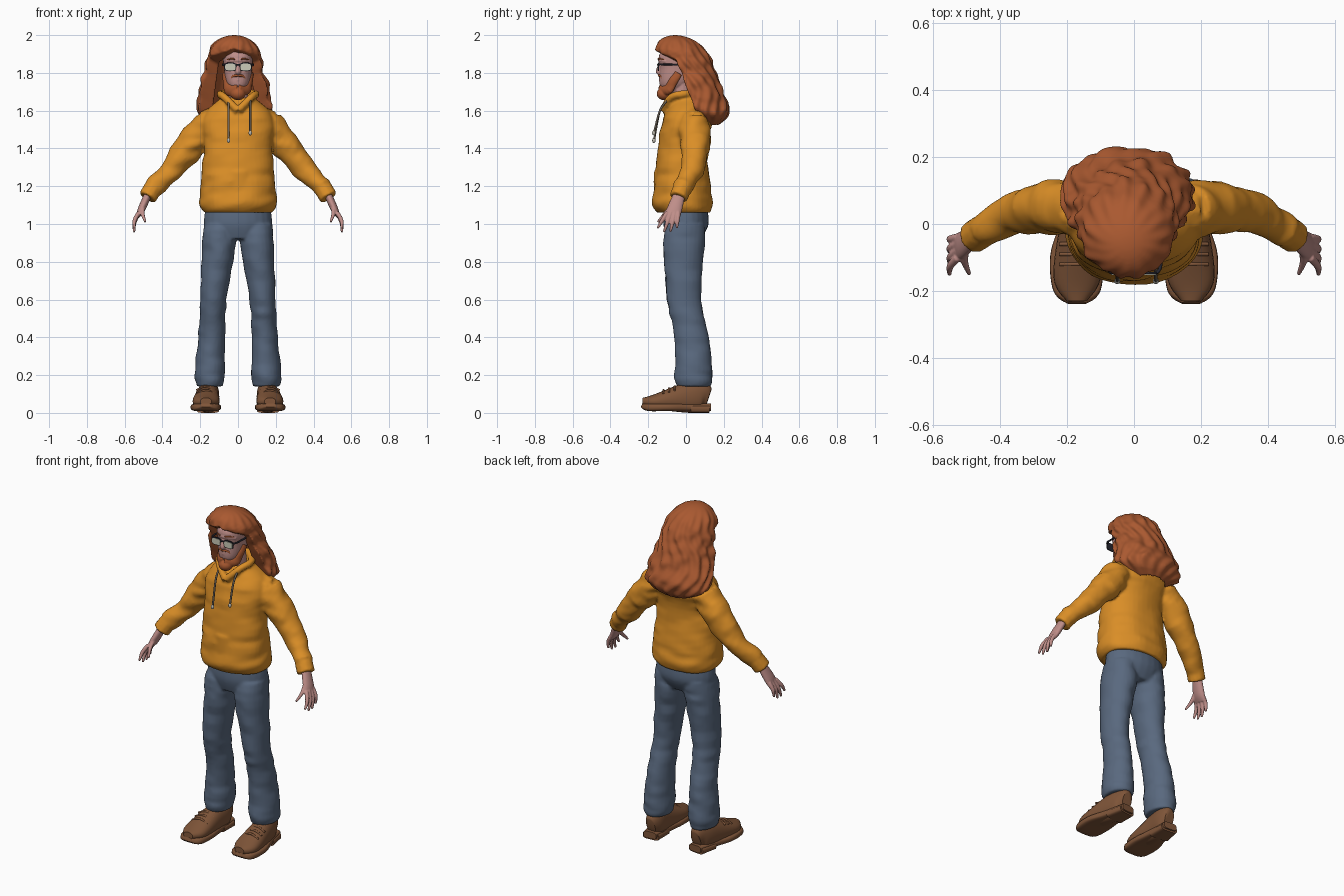
import bpy, bmesh, math
from mathutils import Vector, Matrix, noise

cube = bpy.data.objects.get("Cube")
if cube:
    bpy.data.objects.remove(cube, do_unlink=True)

SIDEWAYS, UP = Vector((0, 1, 0)), Vector((0, 0, 1))


def material(name, *rgb):
    mat = bpy.data.materials.new(name)
    mat.use_nodes = True
    mat.diffuse_color = (*rgb, 1)
    for node in mat.node_tree.nodes:
        if node.type == 'BSDF_PRINCIPLED':
            node.inputs["Base Color"].default_value = (*rgb, 1)
            node.inputs["Roughness"].default_value = .8
    return mat


MUSTARD = material("mustard fleece", .7, .27, .02)
DENIM = material("blue denim", .1, .14, .21)
GINGER = material("ginger hair", .4, .1, .03)
LEATHER = material("brown leather", .21, .09, .04)
SKIN = material("skin", .52, .27, .25)
BLACK = material("black frame", .02, .02, .03)
LENS = material("pale lens", .6, .6, .48)
CORD = material("grey cord", .16, .13, .1)
TIP = material("cord tip", .5, .48, .42)


def smooth_path(points, steps=6):
    """Smooth curve through points of any dimension."""
    points = [Vector(p) for p in points]
    padded = [points[0], *points, points[-1]]
    path = []
    for before, start, end, after in zip(padded, padded[1:], padded[2:], padded[3:]):
        leave = start + (end - before) / 6
        arrive = end - (after - start) / 6
        for step in range(steps):
            t = step / steps
            s = 1 - t
            path.append(start * s * s * s + leave * 3 * s * s * t
                        + arrive * 3 * s * t * t + end * t * t * t)
    return path + [points[-1]]


def bridge(bm, first, second):
    """Join two closed rings of vertices with quads."""
    for k in range(len(first)):
        bm.faces.new((first[k - 1], first[k], second[k], second[k - 1]))


def signed_power(value, power):
    return math.copysign(abs(value) ** power, value)


def loft(bm, points, ref=SIDEWAYS, flat=False, square=1, segments=24, folds=0, mirror=False):
    """Skin rings (x, y, z, half width, half depth along ref); depth may be left out."""
    for side in ((1, -1) if mirror else (1,)):
        path = smooth_path([(side * p[0], *p[1:]) for p in points])
        centres = [Vector(p[:3]) for p in path]
        rings = []
        for i, (centre, p) in enumerate(zip(centres, path)):
            ahead, behind = centres[min(i + 1, len(path) - 1)], centres[max(i - 1, 0)]
            along = UP if flat else (ahead - behind).normalized()
            depth = (ref - along * ref.dot(along)).normalized()
            width = depth.cross(along)
            ring = []
            for k in range(segments):
                angle = math.tau * k / segments
                offset = (width * p[3] * signed_power(math.cos(angle), square)
                          + depth * p[-1] * signed_power(math.sin(angle), square))
                spot = centre + offset
                crease = folds * noise.noise(Vector((spot.x * 9, spot.y * 9, spot.z * 22)))
                ring.append(bm.verts.new(spot + offset * crease))
            rings.append(ring)
        for first, second in zip(rings, rings[1:]):
            bridge(bm, first, second)
        bm.faces.new(rings[0])
        bm.faces.new(reversed(rings[-1]))


def tube(bm, points, radius, **options):
    loft(bm, [(*p, radius) for p in points], segments=10, **options)


def ball(bm, centre, size):
    matrix = Matrix.Translation(centre) @ Matrix.Diagonal((*size, 1))
    bmesh.ops.create_uvsphere(bm, u_segments=20, v_segments=14, radius=1, matrix=matrix)


def finish(name, bm, mat, voxel=0, smooth=2):
    """Make the object; with a voxel size, fuse its pieces into one skin."""
    bmesh.ops.recalc_face_normals(bm, faces=bm.faces)
    mesh = bpy.data.meshes.new(name)
    bm.to_mesh(mesh)
    bm.free()
    mesh.materials.append(mat)
    mesh.shade_smooth()
    mesh.set_sharp_from_angle(angle=math.radians(50))
    obj = bpy.data.objects.new(name, mesh)
    bpy.context.collection.objects.link(obj)
    if voxel:
        fuse = obj.modifiers.new("fuse", 'REMESH')
        fuse.mode, fuse.voxel_size, fuse.use_smooth_shade = 'VOXEL', voxel, True
        soften = obj.modifiers.new("soften", 'SMOOTH')
        soften.factor, soften.iterations = .5, smooth


# Hoodie: body, sleeves, cuffs, pocket and collar fused together
bm = bmesh.new()
loft(bm, [(0, -.01, 1.06, .18, .14), (0, -.02, 1.1, .2, .16), (0, -.02, 1.2, .2, .15),
          (0, -.02, 1.4, .18, .13), (0, .01, 1.56, .19, .13), (0, .02, 1.67, .09, .08)],
     flat=True, square=.9, segments=40, folds=.06)
tube(bm, [(.08, .03, 1.56), (.17, .04, 1.52)], .08, mirror=True)
loft(bm, [(.16, .04, 1.53, .08), (.24, .05, 1.43, .08), (.36, .03, 1.28, .06), (.45, -.02, 1.19, .05)],
     folds=.2, mirror=True)
tube(bm, [(.45, -.02, 1.19), (.48, -.04, 1.14)], .05, mirror=True)
loft(bm, [(0, -.1, 1.18, .12, .07), (0, -.1, 1.28, .09, .07)], flat=True)
tube(bm, [(0, -.12, 1.6), (.07, -.08, 1.67), (.09, 0, 1.69), (0, .1, 1.69)], .02, ref=UP, mirror=True)
finish("hoodie", bm, MUSTARD, .009)

# Jeans: hips and two legs
bm = bmesh.new()
loft(bm, [(0, 0, 1.1, .17, .11), (0, 0, 1, .18, .12), (0, -.01, .92, .15, .09)], flat=True)
loft(bm, [(.1, 0, 1, .08, .1), (.1, -.01, .9, .09, .11), (.13, -.01, .6, .07, .09),
          (.14, .03, .4, .07, .09), (.15, .04, .2, .08, .1), (.15, .04, .14, .07, .09)],
     flat=True, folds=.1, mirror=True)
finish("jeans", bm, DENIM, .009)

# Shoes: uppers with laces, then soles with heels
bm = bmesh.new()
loft(bm, [(.17, -.23, .06, .03, .02), (.17, -.16, .06, .07, .04), (.16, 0, .08, .06, .08),
          (.15, .08, .09, .05, .08), (.15, .12, .08, .03, .05)], ref=UP, square=.9, mirror=True)
for row in range(3):
    y, z = -.12 + .03 * row, .12 + .01 * row
    tube(bm, [(.12, y, z - .02), (.17, y, z), (.22, y, z - .02)], .006, mirror=True)
finish("shoe_uppers", bm, LEATHER)
bm = bmesh.new()
loft(bm, [(.17, -.235, .04, .03, .01), (.17, -.2, .03, .07, .02), (.17, -.1, .03, .08, .02),
          (.16, 0, .03, .06, .02), (.15, .13, .03, .04, .02)], ref=UP, square=.5, mirror=True)
loft(bm, [(.16, .02, .02, .06, .02), (.15, .12, .02, .05, .02)], ref=UP, square=.5, mirror=True)
finish("shoe_soles", bm, LEATHER)

# Hands: palm, four fanned fingers and a thumb
bm = bmesh.new()
loft(bm, [(.47, -.03, 1.17, .02, .03), (.51, -.06, 1.08, .02, .04), (.53, -.07, 1.04, .01, .04)],
     mirror=True)
digits = [(Vector((.5, -.07, 1.1)), Vector((.49, -.15, 1.01)))]
for k in range(4):
    spread = k - 1.5
    tip_height = .955 + .01 * spread * spread
    digits.append((Vector((.525, -.07 + .02 * spread, 1.06)), Vector((.55, -.1 + .034 * spread, tip_height))))
for base, tip in digits:
    knuckle = (base + tip) / 2 + Vector((.01, 0, 0))
    loft(bm, [(*base, .012), (*knuckle, .011), (*tip, .006)], segments=12, mirror=True)
finish("hands", bm, SKIN, .004)

# Head with neck, nose, brow and lips
bm = bmesh.new()
tube(bm, [(0, -.01, 1.58), (0, -.02, 1.77)], .055)
loft(bm, [(0, -.08, 1.69, .02, .03), (0, -.06, 1.74, .06, .08), (0, -.04, 1.82, .074, .1),
          (0, -.04, 1.9, .076, .1), (0, -.03, 1.96, .03, .04)], flat=True, square=.9, segments=32)
loft(bm, [(0, -.13, 1.86, .01), (0, -.145, 1.81, .015), (0, -.14, 1.79, .01)], flat=True)
tube(bm, [(0, -.14, 1.866), (.03, -.133, 1.866), (.06, -.105, 1.86)], .009, ref=UP, mirror=True)
for lip in (1.763, 1.774):
    tube(bm, [(-.024, -.125, lip), (0, -.139, lip), (.024, -.125, lip)], .006, ref=UP)
finish("head", bm, SKIN, .004)

# Beard along the jaw, moustache and eyebrows
bm = bmesh.new()
loft(bm, [(.07, -.04, 1.8, .01, .02), (.05, -.09, 1.72, .02, .03), (0, -.13, 1.71, .02, .035)],
     ref=UP, folds=.3, mirror=True)
ball(bm, (0, -.115, 1.69), (.04, .04, .035))
tube(bm, [(0, -.145, 1.786), (.03, -.13, 1.78), (.04, -.11, 1.74)], .007, ref=UP, mirror=True)
tube(bm, [(.015, -.147, 1.872), (.035, -.14, 1.875), (.06, -.108, 1.868)], .005, ref=UP, mirror=True)
finish("beard_and_eyebrows", bm, GINGER, .004, smooth=1)

# Long wavy hair: a domed shell that drifts backward and opens at the face
bm = bmesh.new()
LEVELS, STRANDS = 50, 90
loops = []
for level in range(LEVELS + 1):
    drop = .45 * (level / LEVELS) ** 1.5
    dome = math.sqrt(1 - (1 - min(drop / .12, 1)) ** 2)
    taper = math.sqrt(1 - (max(drop - .36, 0) / .12) ** 2)
    half_width = max(.14 * dome + .24 * max(drop - .12, 0), .003) * taper
    half_depth = max(.14 * dome, .003) * taper
    centre_y = .38 * drop - .058
    blend = min(max((drop - .06) / .07, 0), 1)
    gap = 1.3 * blend * blend * (3 - 2 * blend) - .05
    outer, inner = [], []
    for k in range(STRANDS + 1):
        angle = gap + (math.tau - 2 * gap) * k / STRANDS
        across, back = math.sin(angle), -math.cos(angle)
        lock = .035 * dome * math.sin(15 * angle + 4 * math.sin(17 * drop))
        lock += .1 * dome * noise.noise(Vector((across * 3, back * 3, drop * 18)))
        for ring, scale, lower in ((outer, 1 + lock, 0), (inner, .6, .03)):
            ring.append(bm.verts.new((half_width * scale * across - .02,
                                      centre_y + half_depth * scale * back, 2 - drop - lower)))
    loops.append(outer + inner[::-1])
for first, second in zip(loops, loops[1:]):
    bridge(bm, first, second)
for rim in (loops[0], loops[-1]):
    for k in range(STRANDS):
        bm.faces.new((rim[k], rim[k + 1], rim[-k - 2], rim[-k - 1]))
finish("long_hair", bm, GINGER, .006, smooth=1)

# Glasses: rims, bridge and temples, then lenses
bm = bmesh.new()
loft(bm, [(.04, y, 1.832, .032, .023) for y in (-.143, -.149)], ref=UP, square=.6, mirror=True)
tube(bm, [(-.012, -.15, 1.843), (.012, -.15, 1.843)], .004, ref=UP)
tube(bm, [(.068, -.146, 1.845), (.08, -.12, 1.845), (.08, -.02, 1.842)], .005, ref=UP, mirror=True)
finish("glasses_frame", bm, BLACK)
bm = bmesh.new()
loft(bm, [(.04, y, 1.831, .028, .018) for y in (-.147, -.152)], ref=UP, square=.6, mirror=True)
finish("glasses_lenses", bm, LENS)

# Drawstrings with light tips
for side, x, low in (("right", -.05, 1.45), ("left", .065, 1.49)):
    bm = bmesh.new()
    tube(bm, [(x, -.1, 1.655), (x, -.138, 1.6), (x, -.168, low)], .0055)
    finish(side + "_drawstring", bm, CORD)
    bm = bmesh.new()
    ball(bm, (x, -.17, low - .008), (.009, .009, .013))
    finish(side + "_drawstring_tip", bm, TIP)
